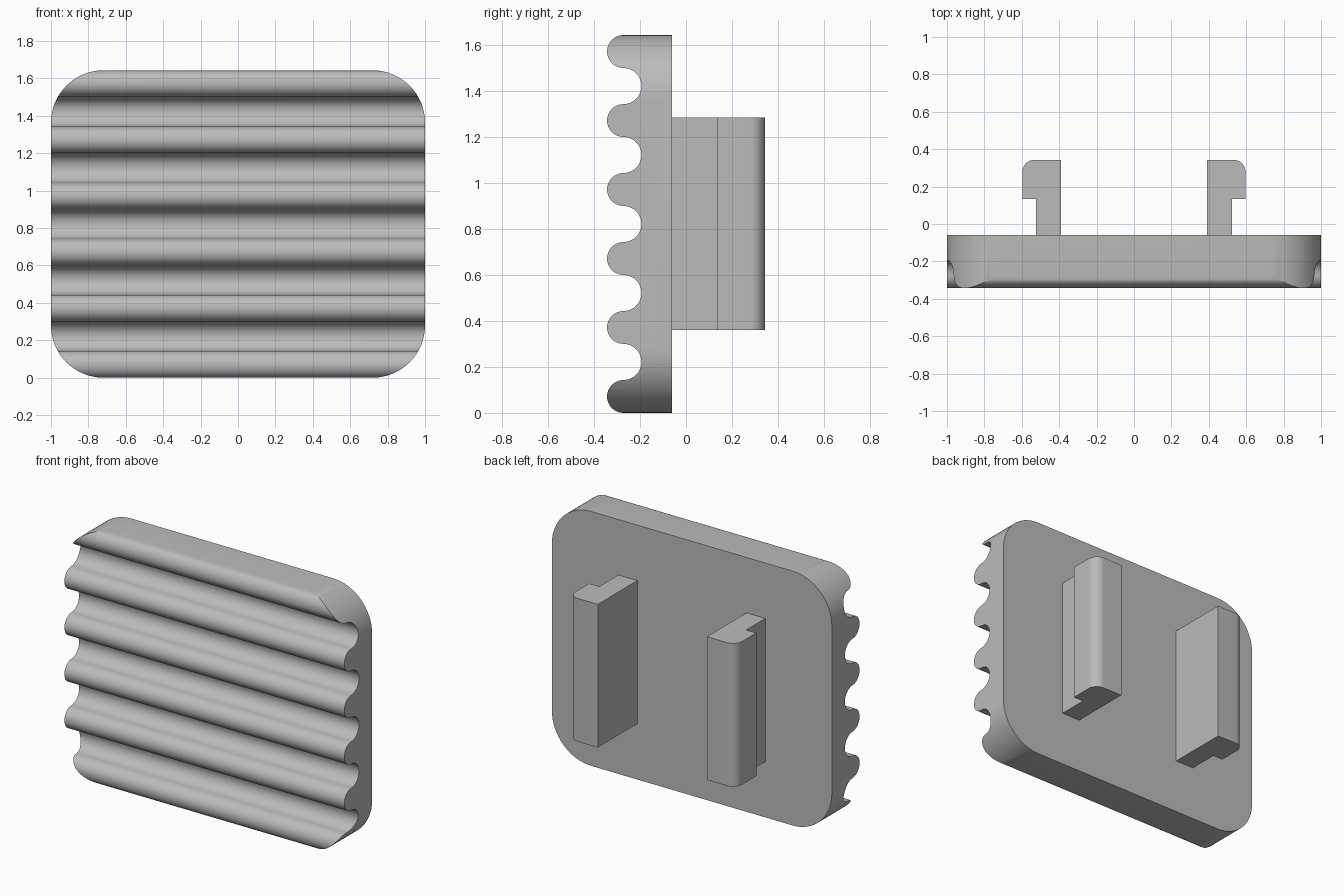
import bpy, bmesh
from math import pi, sin, cos, radians
from mathutils import Vector

cube = bpy.data.objects.get("Cube")
if cube:
    bpy.data.objects.remove(cube, do_unlink=True)

grey = bpy.data.materials.new("mid_grey")
grey.use_nodes = True
grey.diffuse_color = (0.5, 0.5, 0.5, 1)
grey.node_tree.nodes["Principled BSDF"].inputs["Base Color"].default_value = (0.5, 0.5, 0.5, 1)


def arc(cx, cy, r, start, end, steps=16):
    """Points along a circular arc, angles in degrees."""
    angles = [radians(start + (end - start) * i / steps) for i in range(steps + 1)]
    return [(cx + r * cos(a), cy + r * sin(a)) for a in angles]


def prism(name, points, place, direction):
    """Extrude a closed 2D outline along a direction."""
    bm = bmesh.new()
    face = bm.faces.new([bm.verts.new(place(a, b)) for a, b in points])
    new = bmesh.ops.extrude_face_region(bm, geom=[face])["geom"]
    moved = [v for v in new if isinstance(v, bmesh.types.BMVert)]
    bmesh.ops.translate(bm, verts=moved, vec=Vector(direction))
    bmesh.ops.remove_doubles(bm, verts=bm.verts, dist=0.0001)
    bmesh.ops.recalc_face_normals(bm, faces=bm.faces)
    mesh = bpy.data.meshes.new(name)
    bm.to_mesh(mesh)
    bm.free()
    mesh.materials.append(grey)
    obj = bpy.data.objects.new(name, mesh)
    bpy.context.collection.objects.link(obj)
    return obj


def activate(obj):
    bpy.ops.object.select_all(action="DESELECT")
    obj.select_set(True)
    bpy.context.view_layer.objects.active = obj


HEIGHT, BACK, PITCH = 1.643, -0.06, 0.3
RIDGE, WAVE_Y = 0.0715, -0.272
GROOVE = PITCH / 2 - RIDGE

# Ribbed plate: alternating round ridges and grooves swept across the width
wave = [(BACK, -0.02), (-0.2, -0.02)]
for i in range(6):
    z = RIDGE + i * PITCH
    wave += arc(WAVE_Y, z, RIDGE, 270, 90)
    if i < 5:
        wave += arc(WAVE_Y, z + PITCH / 2, GROOVE, -90, 90)[1:-1]
wave += [(-0.2, HEIGHT + 0.02), (BACK, HEIGHT + 0.02)]
plate = prism("ribbed_plate", wave, lambda y, z: (-1.1, y, z), (2.2, 0, 0))

# Rounded outline that trims the plate
R = 0.28
outline = []
for cx, cz, start in ((1 - R, HEIGHT - R, 0), (R - 1, HEIGHT - R, 90),
                      (R - 1, R, 180), (1 - R, R, 270)):
    outline += arc(cx, cz, R, start, start + 90)
trim = prism("outline_cutter", outline, lambda x, z: (x, -0.6, z), (0, 0.8, 0))
trim.hide_render = True
mod = plate.modifiers.new("rounded_outline", "BOOLEAN")
mod.operation, mod.solver, mod.object = "INTERSECT", "EXACT", trim
activate(plate)
bpy.ops.object.modifier_apply(modifier=mod.name)
bpy.data.objects.remove(trim, do_unlink=True)

# Hooked clips on the back, mirrored left and right
hook = [(0.39, BACK - 0.03), (0.525, BACK - 0.03), (0.525, 0.135), (0.597, 0.135)]
hook += arc(0.532, 0.278, 0.065, 0, 90, 10) + [(0.39, 0.343)]
clips = [prism(name, hook, lambda x, y, s=side: (s * x, y, 0.36), (0, 0, 0.925))
         for name, side in (("left_clip", 1), ("right_clip", -1))]

for obj in [plate] + clips:
    activate(obj)
    bpy.ops.object.shade_smooth_by_angle(angle=radians(30))
